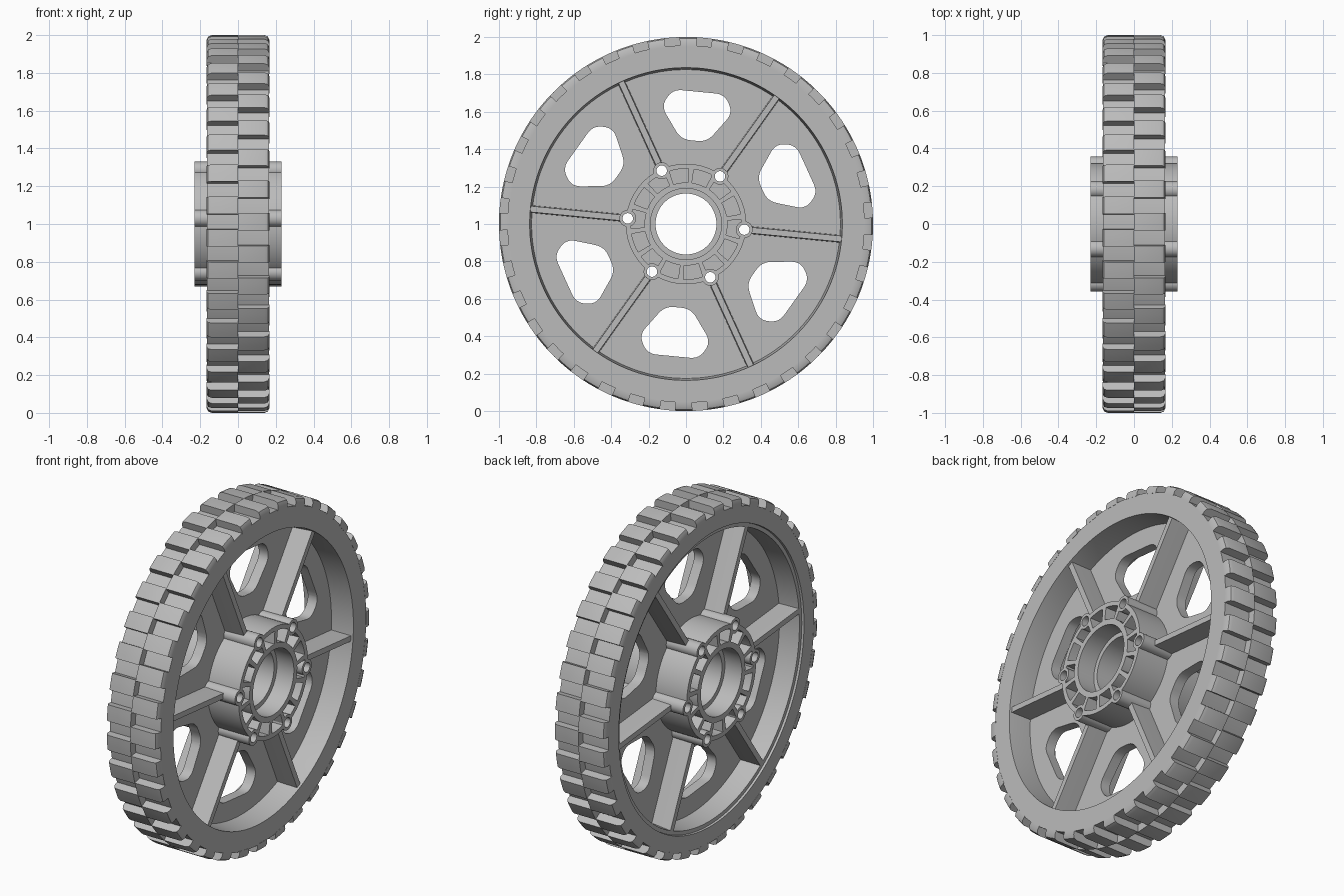
import bpy, bmesh
from math import sin, cos, radians, tau
from mathutils import Vector

old = bpy.data.objects.get("Cube")
if old:
    bpy.data.objects.remove(old, do_unlink=True)

grey = bpy.data.materials.new("plain grey")
grey.use_nodes = True
GREY = (0.5, 0.5, 0.5, 1)
grey.diffuse_color = GREY
grey.node_tree.nodes["Principled BSDF"].inputs["Base Color"].default_value = GREY

SPOKE_ANGLES = [radians(-5.5 + 60 * k) for k in range(6)]
HOLE_ANGLES = [a + radians(30) for a in SPOKE_ANGLES]
BOLT_R = 0.313


def place(x, r, a, t=0):
    """Point at axle position x, radius r, angle a, sideways offset t."""
    return Vector((x, r * cos(a) - t * sin(a), 1 + r * sin(a) + t * cos(a)))


def sweep(bm, profile, start=0, end=tau, steps=96, centre=(0, 0)):
    """Turn a closed (x, radius) profile about the axle direction."""
    full = end - start > tau - 0.001
    shift = place(0, *centre) - place(0, 0, 0)
    rings = []
    for i in range(steps if full else steps + 1):
        a = start + (end - start) * i / steps
        rings.append([bm.verts.new(place(x, r, a) + shift) for x, r in profile])
    n = len(profile)
    for i in range(steps):
        p, q = rings[i], rings[(i + 1) % len(rings)]
        for j in range(n):
            k = (j + 1) % n
            bm.faces.new((p[j], p[k], q[k], q[j]))
    if not full:
        bm.faces.new(rings[0])
        bm.faces.new(rings[-1])


def bridge(bm, lower, upper):
    """Closed solid between two matching outlines."""
    p = [bm.verts.new(v) for v in lower]
    q = [bm.verts.new(v) for v in upper]
    bm.faces.new(p)
    bm.faces.new(q)
    for j in range(len(p)):
        k = (j + 1) % len(p)
        bm.faces.new((p[j], p[k], q[k], q[j]))


def rounded(corners, size, steps=6):
    """Outline with every corner replaced by a smooth curve."""
    out = []
    for i, c in enumerate(corners):
        c = Vector(c)
        a, b = (c + (Vector(o) - c).normalized() * size
                for o in (corners[i - 1], corners[(i + 1) % len(corners)]))
        for s in range(steps + 1):
            f = s / steps
            out.append(a * (1 - f) ** 2 + c * 2 * f * (1 - f) + b * f * f)
    return out


def both_sides(half):
    """Mirror an open half profile in x to close it."""
    return half + [(-x, r) for x, r in reversed(half)]


def finish(name, bm, cutters=()):
    bmesh.ops.recalc_face_normals(bm, faces=bm.faces)
    mesh = bpy.data.meshes.new(name)
    bm.to_mesh(mesh)
    bm.free()
    obj = bpy.data.objects.new(name, mesh)
    bpy.context.collection.objects.link(obj)
    mesh.materials.append(grey)
    bpy.ops.object.select_all(action="DESELECT")
    bpy.context.view_layer.objects.active = obj
    obj.select_set(True)
    for cutter in cutters:
        mod = obj.modifiers.new("cut", "BOOLEAN")
        mod.operation = "DIFFERENCE"
        mod.solver = "EXACT"
        mod.object = cutter
        bpy.ops.object.modifier_apply(modifier=mod.name)
    bpy.ops.object.shade_smooth_by_angle(angle=radians(30))
    return obj


# Cutters: bolt holes and rounded web windows
bm = bmesh.new()
for a in SPOKE_ANGLES:
    rim = [place(0, BOLT_R, a) + place(0, 0.03, tau * i / 24) - place(0, 0, 0)
           for i in range(24)]
    bridge(bm, [v - Vector((0.4, 0, 0)) for v in rim],
           [v + Vector((0.4, 0, 0)) for v in rim])
bolt_cutter = finish("bolt_hole_cutter", bm)

window = [(0.71, -0.14), (0.615, -0.192), (0.448, -0.07)]
window += [(r, -t) for r, t in reversed(window)]
outline = rounded(window, 0.05)
bm = bmesh.new()
for a in HOLE_ANGLES:
    bridge(bm, *[[place(x, p.x, a, p.y) for p in outline] for x in (-0.2, 0.2)])
window_cutter = finish("window_cutter", bm)

# Rim and tyre body, with a small step around the back face
bm = bmesh.new()
sweep(bm, [(0, 0.823), (0.165, 0.836), (0.165, 0.955), (-0.165, 0.955),
           (-0.165, 0.86), (-0.152, 0.858), (-0.152, 0.836)], steps=144)
finish("rim_and_tyre", bm)

# Tread blocks, staggered between the two halves
lug = [(0, 0.95), (0, 1), (0.14, 1), (0.158, 0.993), (0.166, 0.975), (0.166, 0.95)]
bm = bmesh.new()
for side, phase in ((1, 89.3), (-1, 84.3)):
    for k in range(36):
        mid = radians(phase + 10 * k)
        half = radians(2.65)
        sweep(bm, [(side * x, r) for x, r in lug], mid - half, mid + half, 3)
finish("tread_blocks", bm)

# Thin web disc with six windows
bm = bmesh.new()
sweep(bm, both_sides([(0.03, 0.3), (0.03, 0.84)]))
finish("web", bm, (window_cutter, bolt_cutter))

# Spokes, slightly drafted towards their edges
section = [(0.152, 0.016), (0, 0.021), (-0.152, 0.016),
           (-0.152, -0.016), (0, -0.021), (0.152, -0.016)]
bm = bmesh.new()
for a in SPOKE_ANGLES:
    bridge(bm, *[[place(x, r, a, t) for x, t in section] for r in (0.345, 0.838)])
finish("spokes", bm)

# Hub: stepped bore, inner sleeve, pocket floor and outer wall
bm = bmesh.new()
sweep(bm, both_sides([(0.12, 0.163), (0.12, 0.19), (0.23, 0.19), (0.23, 0.222),
                      (0.13, 0.222), (0.13, 0.296), (0.23, 0.296), (0.23, 0.322)]))
finish("hub", bm, (bolt_cutter,))

# Ribs between the hub pockets
bm = bmesh.new()
for k in range(14):
    mid = radians(97.5 + 360 / 14 * (k + 0.5))
    half = radians(2.8)
    for side in (-1, 1):
        rib = [(side * x, r) for x, r in
               ((0.12, 0.215), (0.23, 0.215), (0.23, 0.3), (0.12, 0.3))]
        sweep(bm, rib, mid - half, mid + half, 2)
finish("hub_ribs", bm, (bolt_cutter,))

# Bolt sleeves along the hub
bm = bmesh.new()
for a in SPOKE_ANGLES:
    sweep(bm, both_sides([(0.23, 0.028), (0.23, 0.045)]), steps=24, centre=(BOLT_R, a))
finish("bolt_sleeves", bm)

for cutter in (bolt_cutter, window_cutter):
    bpy.data.objects.remove(cutter, do_unlink=True)
